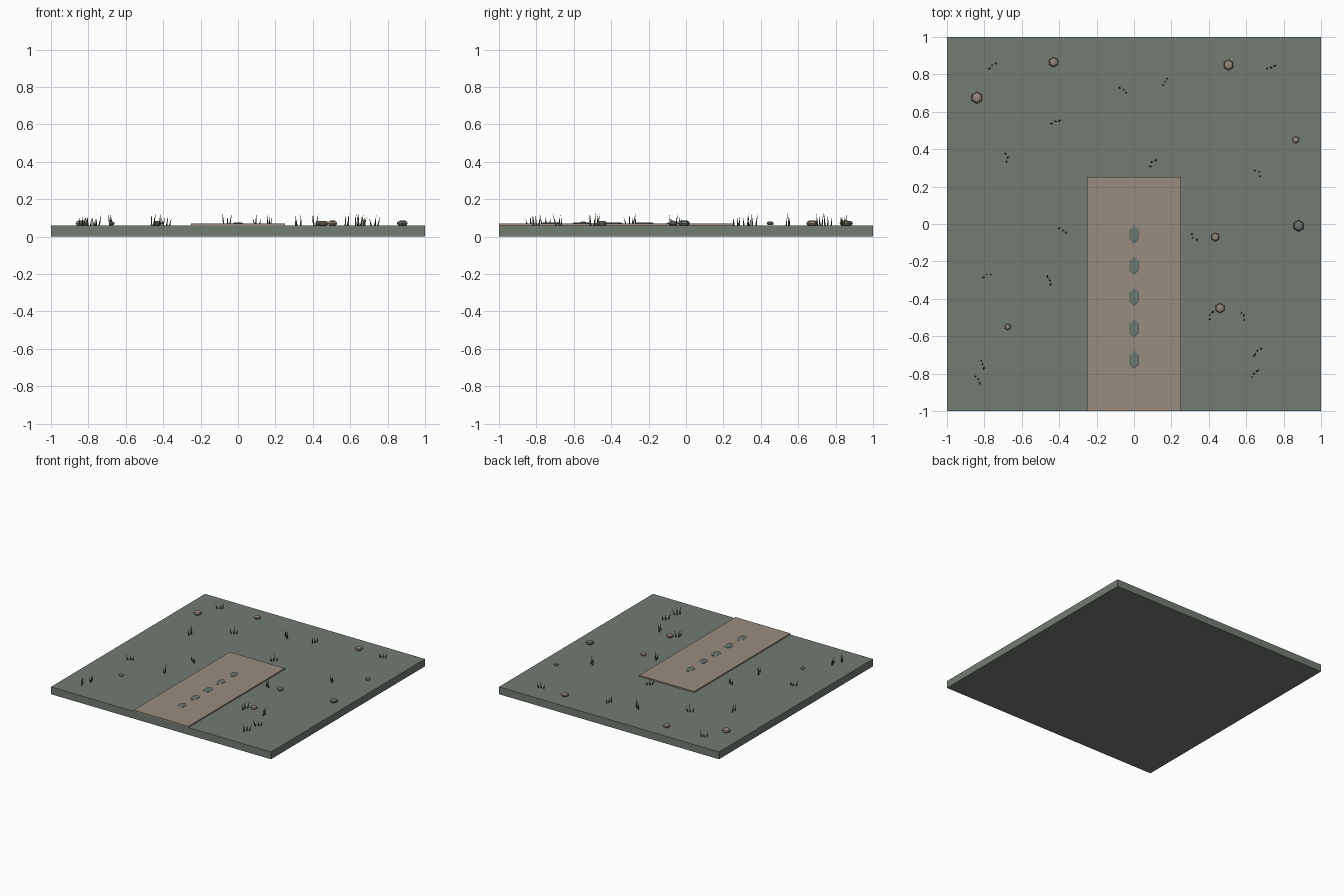
import bpy, bmesh, math, random
from mathutils import Matrix, Vector

if "Cube" in bpy.data.objects:
    bpy.data.objects.remove(bpy.data.objects["Cube"])

random.seed(4)
TOP = 0.06  # ground level


def material(name, rgb):
    m = bpy.data.materials.new(name)
    m.diffuse_color = (*rgb, 1)
    m.use_nodes = True
    m.node_tree.nodes["Principled BSDF"].inputs["Base Color"].default_value = m.diffuse_color
    return m


EARTH = material("grey green earth", (0.17, 0.20, 0.17))
SAND = material("dusty path", (0.32, 0.265, 0.21))
SLATE = material("slate", (0.15, 0.19, 0.17))
ROCK = material("tan rock", (0.30, 0.245, 0.20))
GRASS = material("dark grass", (0.075, 0.10, 0.05))


def finish(name, bm, mat):
    bmesh.ops.recalc_face_normals(bm, faces=bm.faces[:])
    me = bpy.data.meshes.new(name)
    bm.to_mesh(me)
    bm.free()
    me.materials.append(mat)
    ob = bpy.data.objects.new(name, me)
    bpy.context.collection.objects.link(ob)
    return ob


def box(name, x0, x1, y0, y1, z0, z1, mat):
    bm = bmesh.new()
    m = Matrix.Translation(((x0 + x1) / 2, (y0 + y1) / 2, (z0 + z1) / 2))
    m = m @ Matrix.Diagonal((x1 - x0, y1 - y0, z1 - z0, 1))
    bmesh.ops.create_cube(bm, size=1, matrix=m)
    finish(name, bm, mat)


def hex_lathe(name, loc, profile, sx, sy, mat):
    """Six-sided solid from (radius, height) rings, corners pointing along y."""
    bm = bmesh.new()
    rings = []
    for r, z in profile:
        angles = [math.radians(90 + 60 * i) for i in range(6)]
        rings.append([bm.verts.new((loc[0] + r * sx * math.cos(a),
                                    loc[1] + r * sy * math.sin(a), loc[2] + z))
                      for a in angles])
    for a, b in zip(rings, rings[1:]):
        for i in range(6):
            j = (i + 1) % 6
            bm.faces.new((a[i], a[j], b[j], b[i]))
    bm.faces.new(rings[0])
    bm.faces.new(rings[-1])
    finish(name, bm, mat)


# Ground slab and raised path
box("ground_slab", -1, 1, -1, 1, 0, TOP, EARTH)
box("path", -0.25, 0.25, -1, 0.25, TOP, 0.07, SAND)

# Stepping stones down the path
for i in range(5):
    hex_lathe(f"stepping_stone_{i + 1}", (0, -0.055 - 0.1675 * i, 0.068),
              [(1, 0), (1, 0.004), (0.8, 0.007)], 0.03, 0.05, SLATE)

# Scattered rocks: x, y, radius, material
rocks = [(-0.43, 0.865, 0.027, ROCK), (-0.84, 0.675, 0.032, ROCK),
         (0.505, 0.85, 0.029, ROCK), (0.865, 0.45, 0.019, ROCK),
         (0.88, -0.01, 0.031, SLATE), (0.435, -0.07, 0.024, ROCK),
         (0.46, -0.45, 0.027, ROCK), (-0.675, -0.55, 0.018, ROCK)]
for i, (x, y, r, mat) in enumerate(rocks):
    hex_lathe(f"rock_{i + 1}", (x, y, 0.071),
              [(0.45, -0.5 * r), (0.85, -0.3 * r), (1, 0), (0.85, 0.3 * r), (0.45, 0.5 * r)],
              r, r, mat)

# Grass tufts: x, y, direction of the row of blades in degrees
tufts = [(-0.76, 0.85, 35), (-0.42, 0.545, 10), (-0.06, 0.715, 125),
         (0.165, 0.76, 70), (0.73, 0.84, 30), (-0.68, 0.355, 100),
         (0.10, 0.325, 55), (0.665, 0.275, 130), (-0.385, -0.04, 150),
         (0.32, -0.07, 130), (-0.785, -0.275, 25), (-0.45, -0.30, 120),
         (0.41, -0.49, 60), (0.58, -0.495, 125), (0.66, -0.68, 60),
         (0.64, -0.80, 45), (-0.81, -0.75, 115), (-0.835, -0.83, 130)]
for i, (x, y, ang) in enumerate(tufts):
    bm = bmesh.new()
    row = Vector((math.cos(math.radians(ang)), math.sin(math.radians(ang)), 0))
    for k in (-1, 0, 1):
        h = random.uniform(0.04, 0.072)
        base = Vector((x, y, TOP - 0.002)) + row * k * 0.019
        base += Vector((-row.y, row.x, 0)) * random.uniform(-0.008, 0.008)
        lean = row * k * 0.2 + Vector((random.uniform(-0.15, 0.15), random.uniform(-0.15, 0.15), 0))
        tip = bm.verts.new(base + lean * h + Vector((0, 0, h)))
        foot = [bm.verts.new(base + 0.0055 * Vector((math.cos(a), math.sin(a), 0)))
                for a in (0.3 + k, 2.4 + k, 4.5 + k)]
        bm.faces.new(foot)
        for j in range(3):
            bm.faces.new((foot[j], foot[(j + 1) % 3], tip))
    finish(f"grass_tuft_{i + 1}", bm, GRASS)
